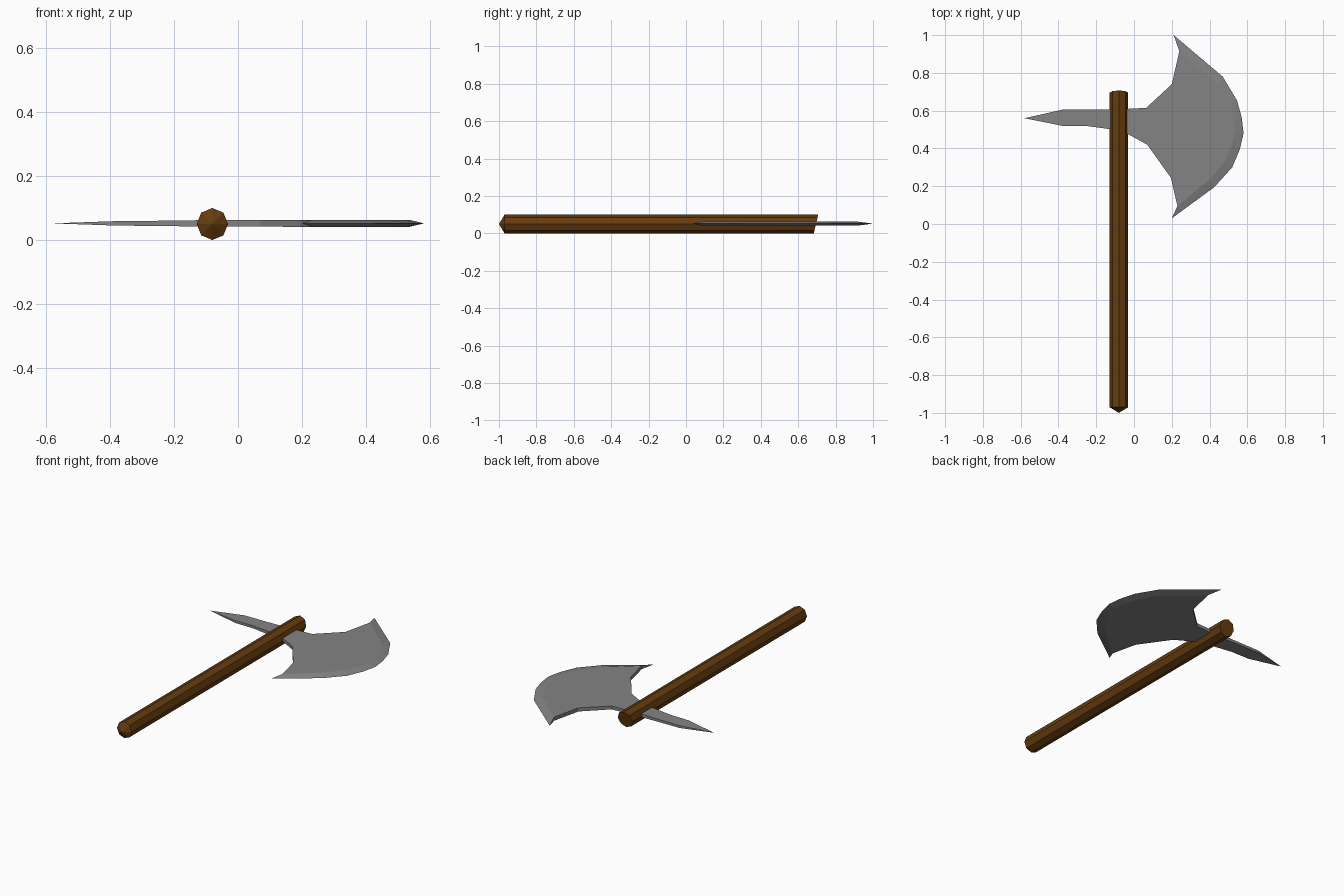
import bpy, bmesh, math

cube = bpy.data.objects.get("Cube")
if cube:
    bpy.data.objects.remove(cube, do_unlink=True)

MID_Z = 0.052   # height of the axe's flat plane
HANDLE_X = -0.08


def make_material(name, rgb):
    mat = bpy.data.materials.new(name)
    mat.use_nodes = True
    mat.diffuse_color = (*rgb, 1)
    mat.node_tree.nodes["Principled BSDF"].inputs["Base Color"].default_value = (*rgb, 1)
    return mat


def make_object(name, bm, mat):
    bmesh.ops.remove_doubles(bm, verts=bm.verts[:], dist=0.0005)
    bmesh.ops.recalc_face_normals(bm, faces=bm.faces[:])
    mesh = bpy.data.meshes.new(name)
    bm.to_mesh(mesh)
    bm.free()
    mesh.materials.append(mat)
    obj = bpy.data.objects.new(name, mesh)
    bpy.context.collection.objects.link(obj)
    return obj


steel = make_material("steel grey", (0.23, 0.23, 0.23))
wood = make_material("dark brown wood", (0.13, 0.045, 0.005))

# Handle: eight-sided shaft, pointed butt, slightly slanted flat top
bm = bmesh.new()
butt, top = [], []
for i in range(8):
    a = math.tau * i / 8
    x, z = HANDLE_X + 0.049 * math.cos(a), 0.05 + 0.05 * math.sin(a)
    butt.append(bm.verts.new((x, -0.97, z)))
    top.append(bm.verts.new((x, 0.695 + 0.012 * math.sin(a), z)))
apex = bm.verts.new((HANDLE_X, -1, 0.05))
bm.faces.new(top)
for i in range(8):
    j = (i + 1) % 8
    bm.faces.new((butt[i], butt[j], top[j], top[i]))
    bm.faces.new((butt[j], butt[i], apex))
make_object("handle", bm, wood)

# Axe head stations from spike to blade: back x, back y, front x, front y, half thickness
stations = [
    (-0.58, 0.56, -0.58, 0.56, 0),
    (-0.38, 0.605, -0.38, 0.52, 0.007),
    (-0.24, 0.605, -0.26, 0.52, 0.008),
    (-0.11, 0.605, -0.11, 0.50, 0.010),
    (-0.03, 0.61, -0.03, 0.475, 0.010),
    (0.065, 0.615, 0.07, 0.42, 0.010),
    (0.20, 0.74, 0.195, 0.245, 0.011),
    (0.24, 0.915, 0.23, 0.095, 0.011),
    (0.44, 0.74, 0.40, 0.235, 0.011),
    (0.51, 0.62, 0.48, 0.33, 0.011),
    (0.53, 0.55, 0.515, 0.41, 0.011),
    (0.535, 0.48, 0.535, 0.48, 0.011),
]
HORN = 7  # station where the sharpened edge starts
# Sharp edge from the back horn round to the front horn
edge = [(0.21, 1.0), (0.47, 0.78), (0.545, 0.655), (0.57, 0.565), (0.58, 0.48),
        (0.56, 0.395), (0.52, 0.30), (0.425, 0.195), (0.20, 0.03)]

bm = bmesh.new()
layers = {}
for side in (1, -1):
    layers[side] = [(bm.verts.new((bx, by, MID_Z + side * h)),
                     bm.verts.new((fx, fy, MID_Z + side * h)))
                    for bx, by, fx, fy, h in stations]
    rows = layers[side]
    for (a, b), (c, d) in zip(rows, rows[1:]):
        bm.faces.new((a, b, d, c))

# Side walls of the spike, neck and horns
for k in (0, 1):
    for i in range(HORN):
        bm.faces.new((layers[1][i][k], layers[1][i + 1][k],
                      layers[-1][i + 1][k], layers[-1][i][k]))

# Bevels down to the sharp edge, and the closed backs of the horns
rim = [bm.verts.new((x, y, MID_Z)) for x, y in edge]
for side in (1, -1):
    rows = layers[side][HORN:]
    inner = [r[0] for r in rows] + [r[1] for r in rows[-2::-1]]
    for i in range(len(rim) - 1):
        bm.faces.new((inner[i], inner[i + 1], rim[i + 1], rim[i]))
for k, tip in ((0, rim[0]), (1, rim[-1])):
    bm.faces.new((layers[1][HORN][k], layers[-1][HORN][k], tip))
make_object("axe_head", bm, steel)
